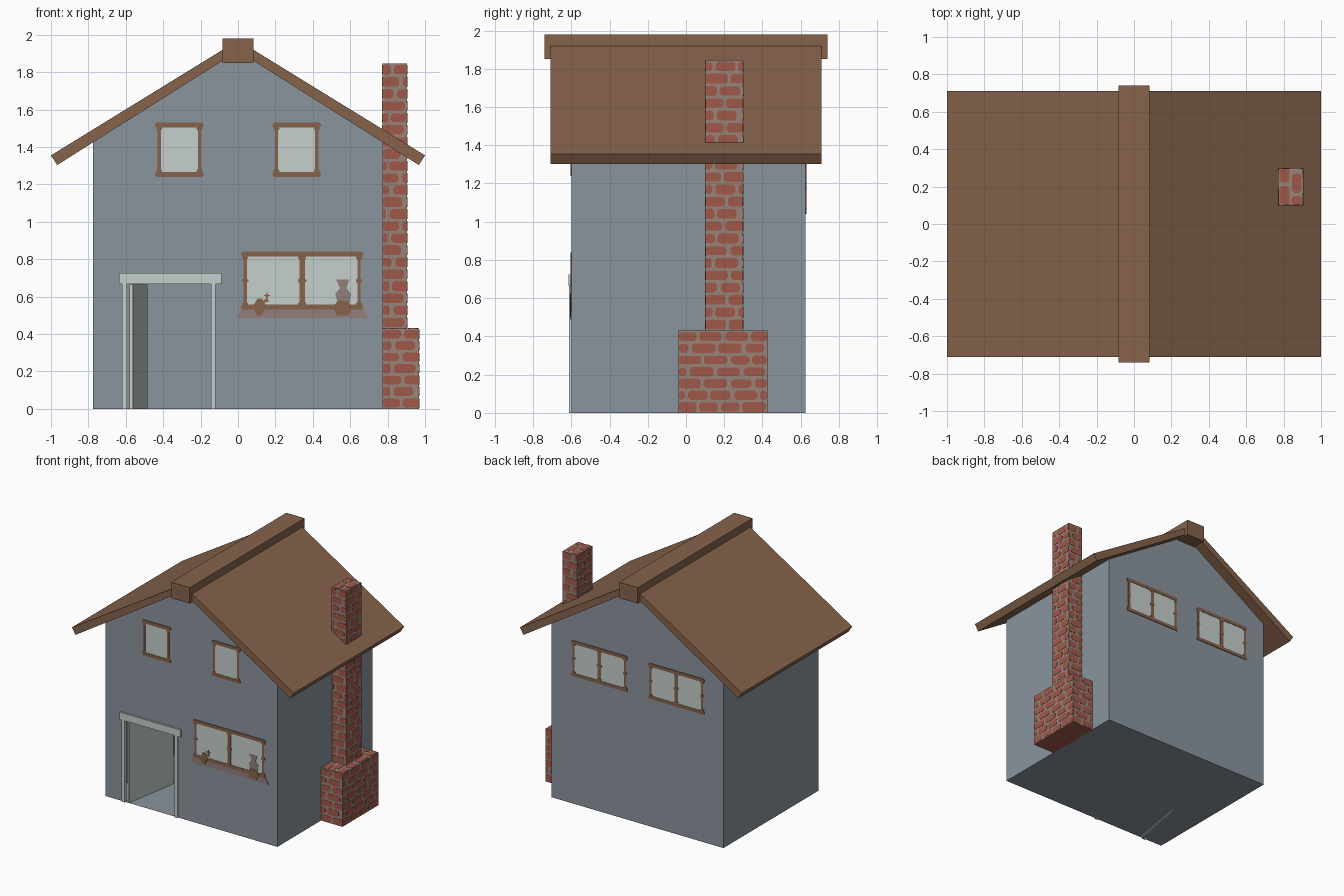
import bpy, bmesh, math, random
from mathutils import Vector

if "Cube" in bpy.data.objects:
    bpy.data.objects.remove(bpy.data.objects["Cube"])

random.seed(4)


def material(name, rgb):
    m = bpy.data.materials.new(name)
    m.diffuse_color = [((c / 255 + 0.055) / 1.055) ** 2.4 for c in rgb] + [1]
    m.use_nodes = True
    m.node_tree.nodes["Principled BSDF"].inputs["Base Color"].default_value = m.diffuse_color
    return m


WALL = material("blue grey wall", (138, 148, 157))
WOOD = material("brown wood", (134, 99, 75))
PALE = material("pale glass and trim", (198, 208, 205))
BRICK = material("red brick", (160, 88, 74))
MORTAR = material("mortar", (152, 132, 120))
SILL = material("dusty sill", (146, 127, 124))


def finish(name, bm, mats, fix=True):
    if fix:
        bmesh.ops.recalc_face_normals(bm, faces=bm.faces)
    me = bpy.data.meshes.new(name)
    bm.to_mesh(me)
    bm.free()
    for m in mats:
        me.materials.append(m)
    ob = bpy.data.objects.new(name, me)
    bpy.context.collection.objects.link(ob)
    return ob


def add_prism(bm, pts, place, d0, d1, mat=0):
    """Extrude a 2D outline from depth d0 to d1; place maps (u, v, depth) to space."""
    a = [bm.verts.new(place(u, v, d0)) for u, v in pts]
    b = [bm.verts.new(place(u, v, d1)) for u, v in pts]
    n = len(pts)
    faces = [bm.faces.new(a), bm.faces.new(b[::-1])]
    faces += [bm.faces.new((a[i], b[i], b[(i + 1) % n], a[(i + 1) % n])) for i in range(n)]
    for f in faces:
        f.material_index = mat


def rect(x0, x1, z0, z1):
    return [(x0, z0), (x1, z0), (x1, z1), (x0, z1)]


def chamfered(x0, x1, z0, z1, c):
    return [(x0 + c, z0), (x1 - c, z0), (x1, z0 + c), (x1, z1 - c),
            (x1 - c, z1), (x0 + c, z1), (x0, z1 - c), (x0, z0 + c)]


def along_y(u, v, d):
    return Vector((u, d, v))


def prism(name, pts, y0, y1, mat):
    bm = bmesh.new()
    add_prism(bm, pts, along_y, y0, y1)
    return finish(name, bm, [mat])


# House shell: gabled, with an open doorway notched out of the front
W, YF, YB = 0.775, -0.60, 0.625
D0, D1, DH = -0.597, -0.143, 0.668
bm = bmesh.new()
outline = [(-W, 0), (W, 0), (W, 1.44), (0, 1.93), (-W, 1.44)]
door_notch = [(D0, 0), (D0, DH), (D1, DH), (D1, 0)]
f = [bm.verts.new((x, YF, z)) for x, z in outline]
d = [bm.verts.new((x, YF, z)) for x, z in door_notch]
b = [bm.verts.new((x, YB, z)) for x, z in outline]
bm.faces.new([f[0]] + d + f[1:])
bm.faces.new(b[::-1])
bm.faces.new((f[1], d[3], d[0], f[0], b[0], b[1]))
for i in range(1, 5):
    j = (i + 1) % 5
    bm.faces.new((f[j], f[i], b[i], b[j]))
finish("house_walls", bm, [WALL], fix=False)

# Roof slabs and ridge beam
for side, s in (("left", -1), ("right", 1)):
    slab = [(s * 1.0, 1.355), (s * 0.967, 1.303), (0, 1.913), (0, 1.985 - 0.015)]
    prism(side + "_roof_slab", slab, -0.71, 0.71, WOOD)
prism("ridge_beam", rect(-0.083, 0.083, 1.85, 1.98), -0.74, 0.74, WOOD)

# Door frame and open door leaf
for side, x in (("left", -0.62), ("right", -0.145)):
    prism(side + "_door_post", rect(x, x + 0.026, 0, 0.67), -0.611, -0.585, PALE)
prism("door_lintel", rect(-0.637, -0.088, 0.667, 0.725), -0.614, -0.595, PALE)
bm = bmesh.new()
leaf = [(-0.580, -0.590), (-0.562, -0.593), (-0.485, -0.135), (-0.503, -0.132)]
add_prism(bm, leaf, lambda u, v, z: Vector((u, v, z)), 0.0, 0.665)
finish("open_door", bm, [PALE])


def window(name, x0, x1, z0, z1, panes, y, out):
    """Painted window: pale glass with flat wooden bars; out is the facing (-1 front, 1 back)."""
    bm = bmesh.new()
    place = lambda u, v, t: Vector((u, y + out * t, v))
    bar = 0.027
    add_prism(bm, rect(x0 + 0.015, x1 - 0.015, z0 + 0.01, z1 - 0.01), place, -0.002, 0.002, 0)
    for z in (z0, z1 - bar):
        add_prism(bm, chamfered(x0, x1, z, z + bar, 0.007), place, -0.002, 0.005, 1)
    for k in range(panes + 1):
        x = x0 + 0.021 + (x1 - x0 - 0.042) * k / panes
        h = 0.015 if 0 < k < panes else 0.009
        add_prism(bm, rect(x - h, x + h, z0 + 0.02, z1 - 0.02), place, -0.002, 0.004, 1)
        # swollen joints at the ends of each bar
        for z in (z0 + bar + 0.005, z1 - bar - 0.005):
            add_prism(bm, chamfered(x - h - 0.006, x + h + 0.006, z - 0.01, z + 0.01, 0.006),
                      place, -0.002, 0.0045, 1)
        if panes > 1:
            zm = (z0 + z1) / 2
            add_prism(bm, chamfered(x - h - 0.008, x + h + 0.008, zm - 0.014, zm + 0.014, 0.01),
                      place, -0.002, 0.0045, 1)
    finish(name, bm, [PALE, WOOD])


window("upper_left_window", -0.443, -0.185, 1.24, 1.53, 1, YF, -1)
window("upper_right_window", 0.185, 0.443, 1.24, 1.53, 1, YF, -1)
window("large_front_window", 0.017, 0.668, 0.53, 0.84, 2, YF, -1)
window("back_window_a", 0.09, 0.595, 1.04, 1.33, 2, YB, 1)
window("back_window_b", -0.605, -0.10, 1.04, 1.33, 2, YB, 1)

# Sill, flower pot and vase painted on the large window
prism("window_sill", [(-0.01, 0.485), (0.70, 0.485), (0.67, 0.535), (0.02, 0.535)],
      YF - 0.003, YF + 0.002, SILL)
prism("vase", [(0.535, 0.555), (0.595, 0.555), (0.605, 0.615), (0.58, 0.645), (0.595, 0.69),
               (0.525, 0.69), (0.545, 0.645), (0.52, 0.615)], YF - 0.004, YF + 0.002, SILL)
prism("vase_bowl", [(0.53, 0.50), (0.59, 0.50), (0.612, 0.54), (0.59, 0.575), (0.53, 0.575),
                    (0.508, 0.54)], YF - 0.007, YF + 0.002, WOOD)
prism("flower_pot", [(0.10, 0.50), (0.125, 0.50), (0.15, 0.55), (0.13, 0.59), (0.105, 0.59),
                     (0.08, 0.55)], YF - 0.007, YF + 0.002, WOOD)
star = [(0.155 + r * math.cos(k * math.pi / 4), 0.605 + r * math.sin(k * math.pi / 4))
        for k, r in enumerate([0.02, 0.008] * 4)]
prism("flower", star, YF - 0.006, YF + 0.002, BRICK)
prism("flower_stem", [(0.12, 0.56), (0.165, 0.575), (0.155, 0.595)], YF - 0.006, YF + 0.002, WOOD)


def brick_face(bm, place, width, height):
    """Lay staggered rounded brick plates over a width x height face."""
    rows = max(1, round(height / 0.0635))
    rh = height / rows
    for r in range(rows):
        x = -0.06 * (r % 2) - random.uniform(0, 0.02)
        while x < width - 0.015:
            length = random.uniform(0.095, 0.125)
            a, e = max(x, 0), min(x + length, width)
            if e - a > 0.02:
                z = r * rh
                g = random.uniform(0.005, 0.009)
                add_prism(bm, chamfered(a, e, z + g, z + rh - g, min(0.012, (e - a) / 3)),
                          place, -0.002, 0.002, 1)
            x += length + random.uniform(0.013, 0.021)


def brick_block(name, x0, x1, y0, y1, z0, z1):
    bm = bmesh.new()
    add_prism(bm, rect(x0, x1, z0, z1), along_y, y0, y1)
    bm.normal_update()
    for face in bm.faces:  # underside in brick
        if max(v.co.z for v in face.verts) < 0.001:
            face.material_index = 1
    brick_face(bm, lambda u, v, t: Vector((x0 + u, y0 - t, z0 + v)), x1 - x0, z1 - z0)
    brick_face(bm, lambda u, v, t: Vector((x0 + u, y1 + t, z0 + v)), x1 - x0, z1 - z0)
    brick_face(bm, lambda u, v, t: Vector((x1 + t, y0 + u, z0 + v)), y1 - y0, z1 - z0)
    brick_face(bm, lambda u, v, t: Vector((x0 - t, y0 + u, z0 + v)), y1 - y0, z1 - z0)
    brick_face(bm, lambda u, v, t: Vector((x0 + v, y0 + u, z1 + t)), y1 - y0, x1 - x0)
    finish(name, bm, [MORTAR, BRICK])


# Chimney: wide hearth base and tall shaft through the roof
brick_block("chimney_base", 0.772, 0.968, -0.038, 0.425, 0, 0.43)
brick_block("chimney_shaft", 0.772, 0.903, 0.102, 0.298, 0.43, 1.845)
